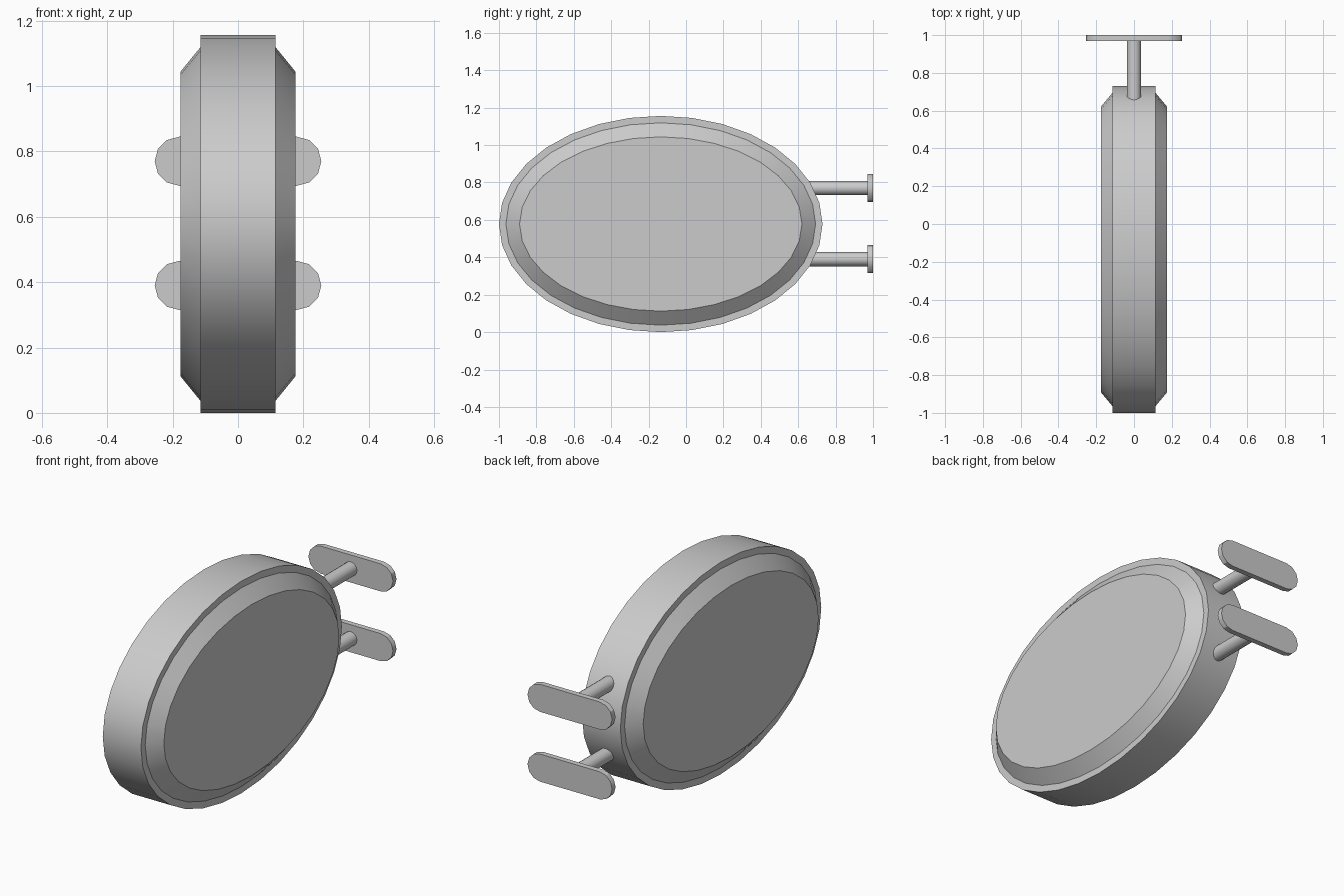
import bpy, bmesh
from math import sin, cos, pi, radians

if "Cube" in bpy.data.objects:
    bpy.data.objects.remove(bpy.data.objects["Cube"])


def finish(name, bm):
    bmesh.ops.recalc_face_normals(bm, faces=bm.faces)
    mesh = bpy.data.meshes.new(name)
    bm.to_mesh(mesh)
    bm.free()
    obj = bpy.data.objects.new(name, mesh)
    bpy.context.collection.objects.link(obj)
    bpy.ops.object.select_all(action='DESELECT')
    obj.select_set(True)
    bpy.context.view_layer.objects.active = obj
    bpy.ops.object.shade_smooth_by_angle(angle=radians(30))
    return obj


def loft(name, rings):
    """Bridge equal-length closed loops of points and cap both ends."""
    bm = bmesh.new()
    loops = [[bm.verts.new(p) for p in ring] for ring in rings]
    n = len(loops[0])
    for a, b in zip(loops, loops[1:]):
        for i in range(n):
            j = (i + 1) % n
            bm.faces.new((a[i], a[j], b[j], b[i]))
    bm.faces.new(loops[0])
    bm.faces.new(loops[-1])
    return finish(name, bm)


def ellipse(x, ry, rz, n=32):
    return [(x, -0.135 + ry * cos(2 * pi * i / n), 0.578 + rz * sin(2 * pi * i / n))
            for i in range(n)]


def disc(y, z, r, n=16):
    return [(r * cos(2 * pi * i / n), y, z + r * sin(2 * pi * i / n)) for i in range(n)]


def capsule(y, z, half, r, n=6):
    pts = []
    for side, start in ((1, -pi / 2), (-1, pi / 2)):
        for i in range(n + 1):
            a = start + pi * i / n
            pts.append((side * half + r * cos(a), y, z + r * sin(a)))
    return pts


# Oval sign body: rim, stepped lip and chamfered panel on both sides
profile = [(0.176, 0.755, 0.466), (0.115, 0.828, 0.541), (0.115, 0.865, 0.578)]
loft("oval_sign_body",
     [ellipse(-x, ry, rz) for x, ry, rz in profile] +
     [ellipse(x, ry, rz) for x, ry, rz in reversed(profile)])

# Two wall brackets: round arm and rounded mounting plate
for label, z in (("upper", 0.77), ("lower", 0.39)):
    loft(label + "_bracket_arm", [disc(0.62, z, 0.038), disc(0.975, z, 0.038)])
    loft(label + "_wall_plate", [capsule(0.97, z, 0.18, 0.075), capsule(1.0, z, 0.18, 0.075)])
